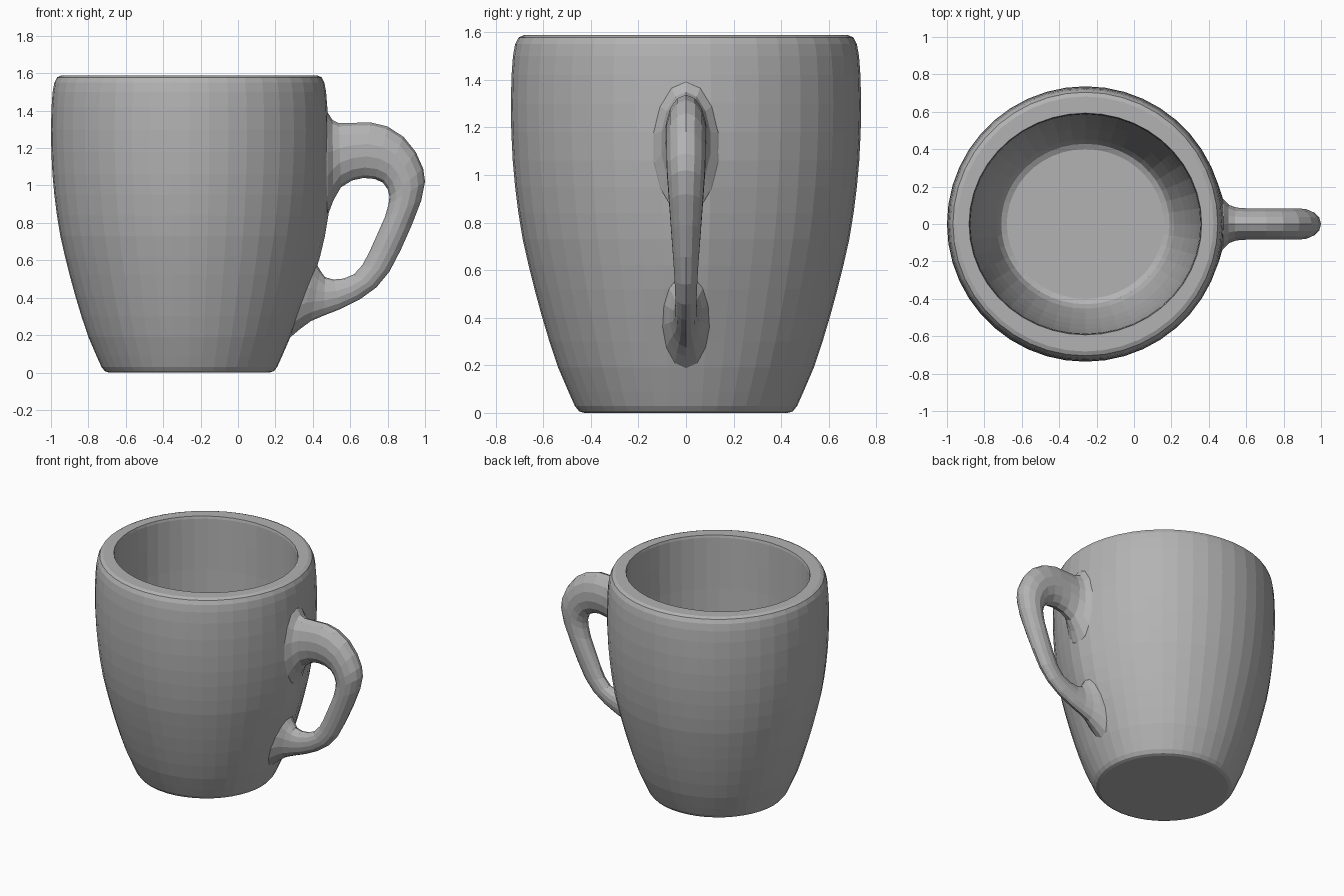
import bpy, bmesh, math

CX = -0.26      # axis of the cup
SIDES = 44

glaze = bpy.data.materials.new("grey glaze")
glaze.diffuse_color = (0.45, 0.45, 0.45, 1)


def loft(name, rings):
    """Skin a list of closed rings and cap both ends."""
    bm = bmesh.new()
    loops = [[bm.verts.new(p) for p in ring] for ring in rings]
    for a, b in zip(loops, loops[1:]):
        n = len(a)
        for i in range(n):
            j = (i + 1) % n
            bm.faces.new((a[i], a[j], b[j], b[i]))
    bm.faces.new(loops[0])
    bm.faces.new(loops[-1])
    bmesh.ops.recalc_face_normals(bm, faces=bm.faces[:])
    me = bpy.data.meshes.new(name)
    bm.to_mesh(me)
    bm.free()
    me.materials.append(glaze)
    ob = bpy.data.objects.new(name, me)
    bpy.context.collection.objects.link(ob)
    return ob


# Cup: outside from base to rim, then inside down to the floor
outer = [(0.43, 0), (0.452, 0.007), (0.47, 0.03), (0.497, 0.09), (0.54, 0.19),
         (0.577, 0.3), (0.61, 0.41), (0.64, 0.52), (0.665, 0.62), (0.69, 0.73),
         (0.708, 0.84), (0.722, 0.95), (0.732, 1.06), (0.738, 1.18), (0.74, 1.3),
         (0.737, 1.42), (0.731, 1.5), (0.722, 1.55), (0.708, 1.578), (0.685, 1.588)]
inner = [(0.622, 1.588), (0.618, 1.57), (0.615, 1.4), (0.612, 1.2), (0.605, 1.0),
         (0.59, 0.8), (0.565, 0.6), (0.535, 0.43), (0.5, 0.29), (0.475, 0.2),
         (0.45, 0.155), (0.42, 0.14)]


def cup_ring(r, z, squash, bulge):
    ring = []
    for i in range(SIDES):
        t = 2 * math.pi * i / SIDES
        x, y = r * math.cos(t), r * math.sin(t) * squash
        if bulge and x > 0:      # wall swells gently towards the handle
            x += 0.035 * math.exp(-(y / 0.17) ** 2) * math.exp(-((z - 0.8) / 0.42) ** 4)
        ring.append((CX + x, y, z))
    return ring


loft("cup", [cup_ring(r, z, 0.995, True) for r, z in outer]
     + [cup_ring(r, z, 0.953, False) for r, z in inner])

# Handle: each section is outer x, outer z, inner x, inner z, half width
sections = [
    (0.44, 1.42, 0.43, 0.80, 0.17), (0.48, 1.39, 0.48, 0.84, 0.135),
    (0.505, 1.35, 0.51, 0.92, 0.105), (0.54, 1.333, 0.55, 0.99, 0.09),
    (0.62, 1.335, 0.61, 1.027, 0.085), (0.71, 1.337, 0.67, 1.04, 0.085),
    (0.80, 1.315, 0.73, 1.035, 0.085), (0.885, 1.26, 0.775, 1.015, 0.085),
    (0.95, 1.18, 0.80, 0.98, 0.084), (0.99, 1.09, 0.81, 0.94, 0.082),
    (1.0, 1.02, 0.805, 0.90, 0.078), (0.98, 0.92, 0.785, 0.83, 0.072),
    (0.93, 0.79, 0.745, 0.74, 0.064), (0.87, 0.655, 0.70, 0.64, 0.055),
    (0.81, 0.54, 0.665, 0.575, 0.049), (0.74, 0.455, 0.62, 0.525, 0.046),
    (0.65, 0.39, 0.565, 0.502, 0.046), (0.55, 0.34, 0.51, 0.497, 0.048),
    (0.46, 0.305, 0.465, 0.51, 0.055), (0.39, 0.275, 0.44, 0.545, 0.07),
    (0.335, 0.235, 0.415, 0.59, 0.09), (0.27, 0.18, 0.37, 0.62, 0.11)]


def handle_ring(ox, oz, ix, iz, w, n=14):
    ring = []
    for i in range(n):
        t = 2 * math.pi * i / n
        k = (1 + math.cos(t)) / 2
        ring.append((ix + (ox - ix) * k, w * math.sin(t), iz + (oz - iz) * k))
    return ring


loft("handle", [handle_ring(*s) for s in sections])
